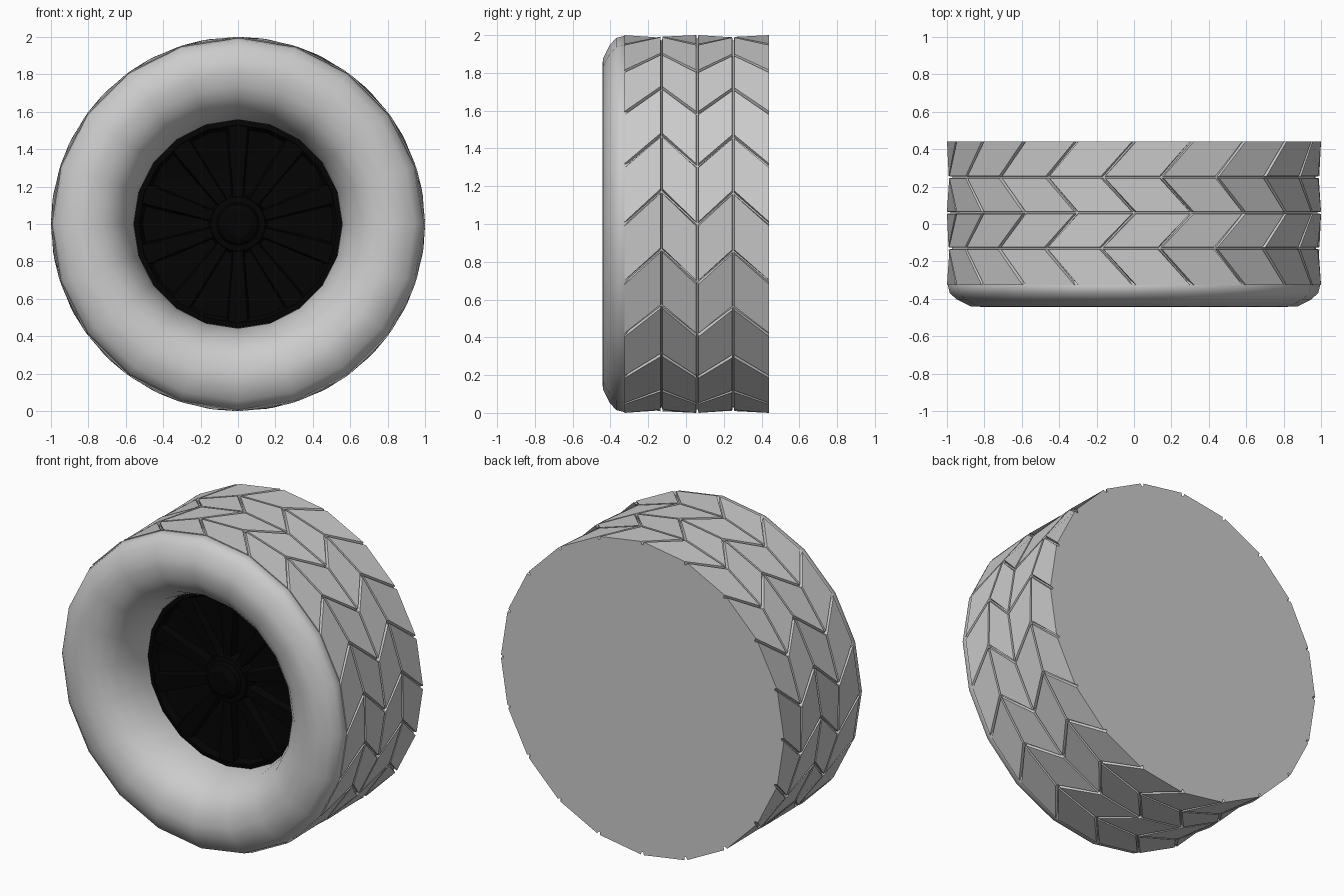
import bpy, bmesh, math
from math import radians, sin, cos

if "Cube" in bpy.data.objects:
    bpy.data.objects.remove(bpy.data.objects["Cube"])

N = 20
STEP = 360 / N


def P(r, deg, y):
    """Polar point around the wheel axle (along y, at z = 1)."""
    a = radians(deg)
    return (r * cos(a), y, 1 + r * sin(a))


def finish(name, bm, smooth=None, mat=None):
    bmesh.ops.recalc_face_normals(bm, faces=bm.faces)
    me = bpy.data.meshes.new(name)
    bm.to_mesh(me)
    bm.free()
    ob = bpy.data.objects.new(name, me)
    bpy.context.collection.objects.link(ob)
    if mat:
        me.materials.append(mat)
    if smooth:
        bpy.ops.object.select_all(action='DESELECT')
        ob.select_set(True)
        bpy.context.view_layer.objects.active = ob
        bpy.ops.object.shade_smooth_by_angle(angle=radians(smooth))
    return ob


def lathe(name, profile, cap_end=False, n=N, **kw):
    """Spin (radius, y, angle offset) rows around the axle."""
    bm = bmesh.new()
    rows = [[bm.verts.new(P(r, i * 360 / n + off, y)) for i in range(n)]
            for r, y, off in profile]
    for a, b in zip(rows, rows[1:]):
        for i in range(n):
            j = (i + 1) % n
            bm.faces.new((a[i], a[j], b[j], b[i]))
    if cap_end:
        bm.faces.new(rows[-1])
    return finish(name, bm, **kw)


def hexa(bm, bottom, top):
    """Box from two matching four-point loops."""
    a = [bm.verts.new(p) for p in bottom]
    b = [bm.verts.new(p) for p in top]
    bm.faces.new(a)
    bm.faces.new(b)
    for i in range(4):
        j = (i + 1) % 4
        bm.faces.new((a[i], a[j], b[j], b[i]))


black = bpy.data.materials.new("black_rim")
black.diffuse_color = (0.001, 0.001, 0.001, 1)
black.use_nodes = True
black.node_tree.nodes["Principled BSDF"].inputs["Base Color"].default_value = black.diffuse_color

# Groove floor under the tread, zigzagging with it, closed by the flat back
EDGES = [(-0.325, 0), (-0.13, 10), (0.06, 0), (0.25, 9.5), (0.44, 0)]
lathe("tread_base", [(0.982, y, off) for y, off in EDGES], cap_end=True)

# Rounded sidewall rolling into the rim opening
side = [(0.975, -0.29), (0.996, -0.325), (0.985, -0.37), (0.945, -0.405),
        (0.875, -0.44), (0.81, -0.443), (0.74, -0.43), (0.68, -0.40),
        (0.625, -0.345), (0.58, -0.25), (0.558, -0.15), (0.555, -0.02)]
lathe("tyre_sidewall", [(r, y, 0) for r, y in side], smooth=60)

# Four bands of slanted tread blocks
bm = bmesh.new()
for k, ((y0, o0), (y1, o1)) in enumerate(zip(EDGES, EDGES[1:])):
    for i in range(N):
        loops = []
        for r, da, dy in ((0.978, 0.2, 0.003), (1.0, 0.65, 0.006)):
            ya = y0 + dy if k else y0
            yb = y1 - dy if k < 3 else y1
            s = i * STEP
            loops.append([P(r, s + o0 + da, ya), P(r, s + STEP + o0 - da, ya),
                          P(r, s + STEP + o1 - da, yb), P(r, s + o1 + da, yb)])
        hexa(bm, *loops)
finish("tread_blocks", bm)

# Rim dish with a raised outer lip
lathe("rim_dish", [(0.565, -0.02, 0), (0.557, -0.115, 0), (0.53, -0.12, 0),
                   (0.51, -0.08, 0), (0.15, -0.05, 0)],
      cap_end=True, smooth=30, mat=black)

# Tapered spokes
bm = bmesh.new()
for i in range(10):
    c = i * 36 + 18
    loops = []
    for yi, yo, shrink in ((-0.04, -0.06, 1), (-0.11, -0.115, 0.75)):
        wi, wo = 15 * shrink, 7.5 * shrink
        loops.append([P(0.12, c - wi, yi), P(0.53, c - wo, yo),
                      P(0.53, c + wo, yo), P(0.12, c + wi, yi)])
    hexa(bm, *loops)
finish("rim_spokes", bm, mat=black)

# Stepped hub cap
lathe("hub_cap", [(0.16, -0.05, 0), (0.145, -0.125, 0), (0.115, -0.13, 0),
                  (0.105, -0.16, 0), (0.07, -0.18, 0)],
      cap_end=True, smooth=30, mat=black)
